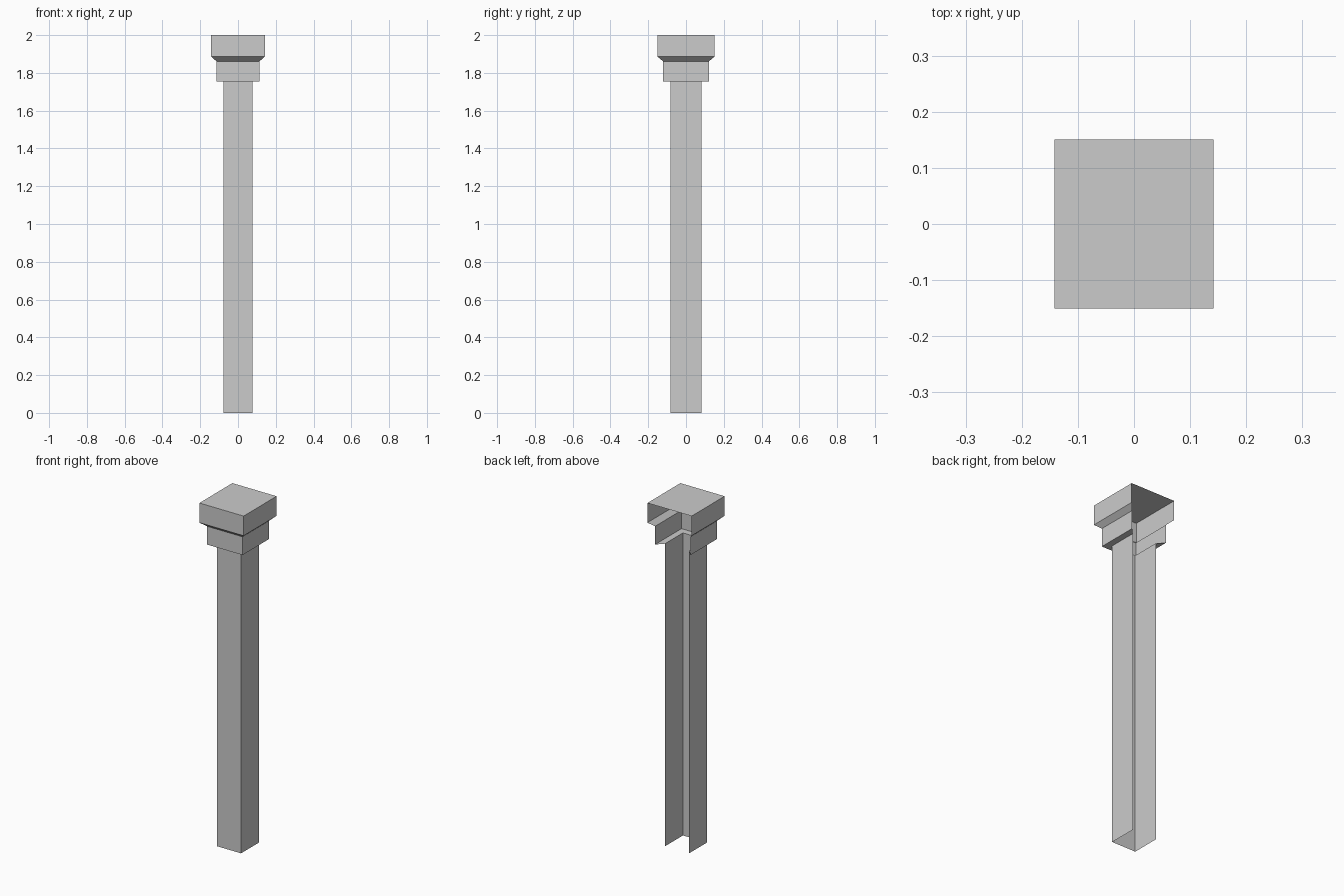
import bpy
import bmesh

cube = bpy.data.objects.get("Cube")
if cube:
    bpy.data.objects.remove(cube, do_unlink=True)

stone = bpy.data.materials.new("light_grey_stone")
stone.use_nodes = True
colour = (0.6, 0.6, 0.6, 1.0)
stone.diffuse_color = colour
stone.node_tree.nodes["Principled BSDF"].inputs["Base Color"].default_value = colour

X_RATIO = 0.94  # the plan is slightly narrower than deep


def channel(name, profile, closed_top=False):
    """Sweep (half depth, height) points around three sides, open at the back."""
    bm = bmesh.new()
    rows = []
    for d, z in profile:
        w = d * X_RATIO
        corners = ((-w, d), (-w, -d), (w, -d), (w, d))
        rows.append([bm.verts.new((x, y, z)) for x, y in corners])
    for low, high in zip(rows, rows[1:]):
        for i in range(3):
            bm.faces.new((low[i], low[i + 1], high[i + 1], high[i]))
    if closed_top:
        bm.faces.new(rows[-1])
    mesh = bpy.data.meshes.new(name)
    bm.to_mesh(mesh)
    bm.free()
    mesh.materials.append(stone)
    obj = bpy.data.objects.new(name, mesh)
    bpy.context.collection.objects.link(obj)
    return obj


SHAFT, NECK, CAP = 0.082, 0.121, 0.151

# Tall hollow shaft
channel("shaft", [(SHAFT, 0), (SHAFT, 1.755)])
# Neck with its flat underside ledge
channel("neck", [(SHAFT, 1.755), (NECK, 1.755), (NECK, 1.861)])
# Cap with sloping underside and closed top
channel("cap", [(NECK, 1.861), (CAP, 1.886), (CAP, 2)], closed_top=True)
